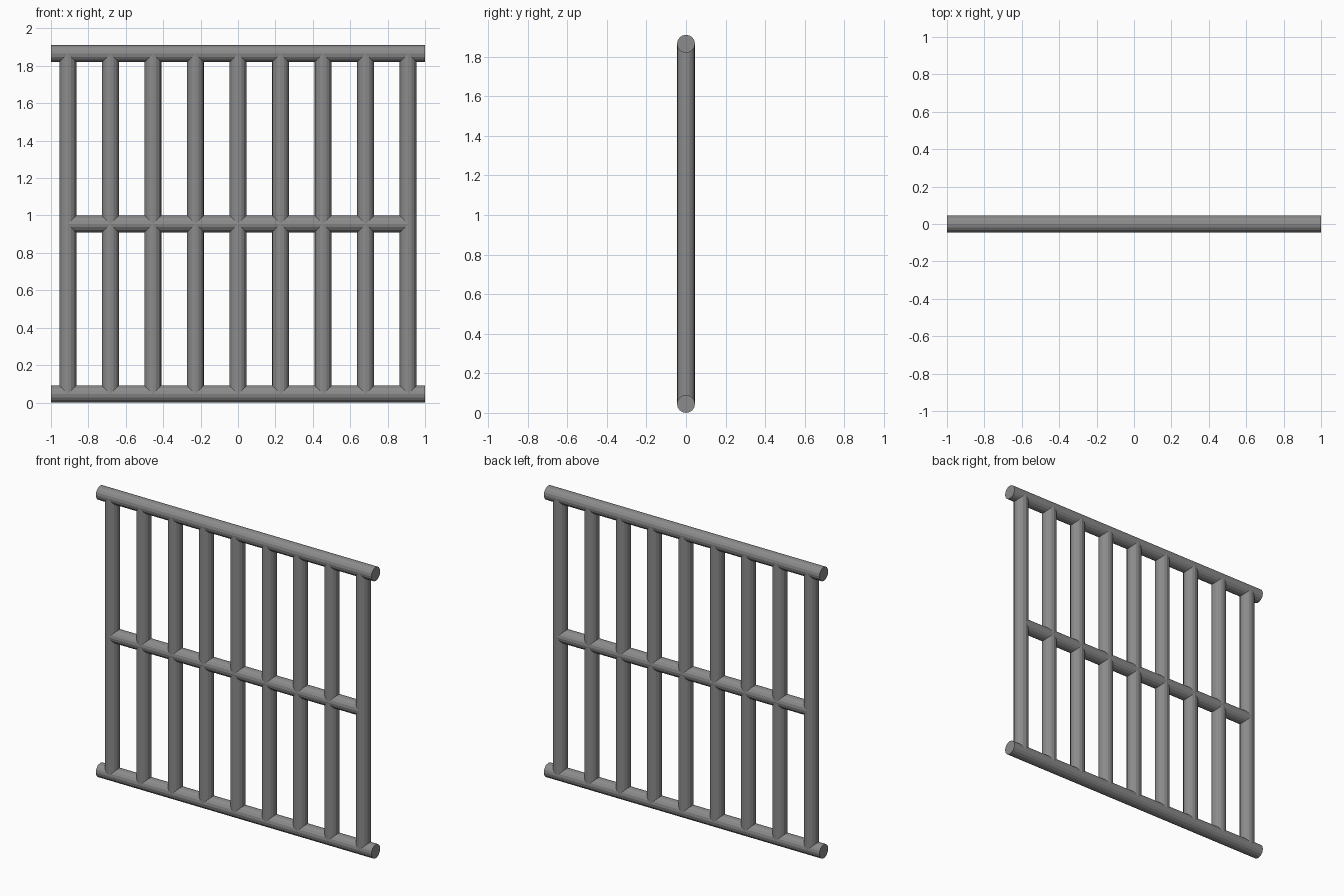
import bpy
from math import pi

if "Cube" in bpy.data.objects:
    bpy.data.objects.remove(bpy.data.objects["Cube"])

R = 0.0455          # tube radius
SIDES = 16
BOTTOM, TOP = R, 1.865
MID = (BOTTOM + TOP) / 2
SPAN = 0.91         # x of the outermost bars

iron = bpy.data.materials.new("dark_iron")
iron.diffuse_color = (0.26, 0.26, 0.26, 1)
iron.use_nodes = True
iron.node_tree.nodes["Principled BSDF"].inputs["Base Color"].default_value = iron.diffuse_color


def tube(name, length, location, rotation=(0, 0, 0)):
    bpy.ops.mesh.primitive_cylinder_add(vertices=SIDES, radius=R, depth=length,
                                        location=location, rotation=rotation)
    obj = bpy.context.object
    obj.name = name
    obj.data.materials.append(iron)


# Horizontal rails
for name, length, z in (("bottom_rail", 2.0, BOTTOM),
                        ("middle_rail", 2 * SPAN, MID),
                        ("top_rail", 2.0, TOP)):
    tube(name, length, (0, 0, z), (0, pi / 2, 0))

# Nine evenly spaced upright bars
for i in range(9):
    x = -SPAN + i * 2 * SPAN / 8
    tube(f"upright_bar_{i + 1}", TOP - BOTTOM, (x, 0, MID))
